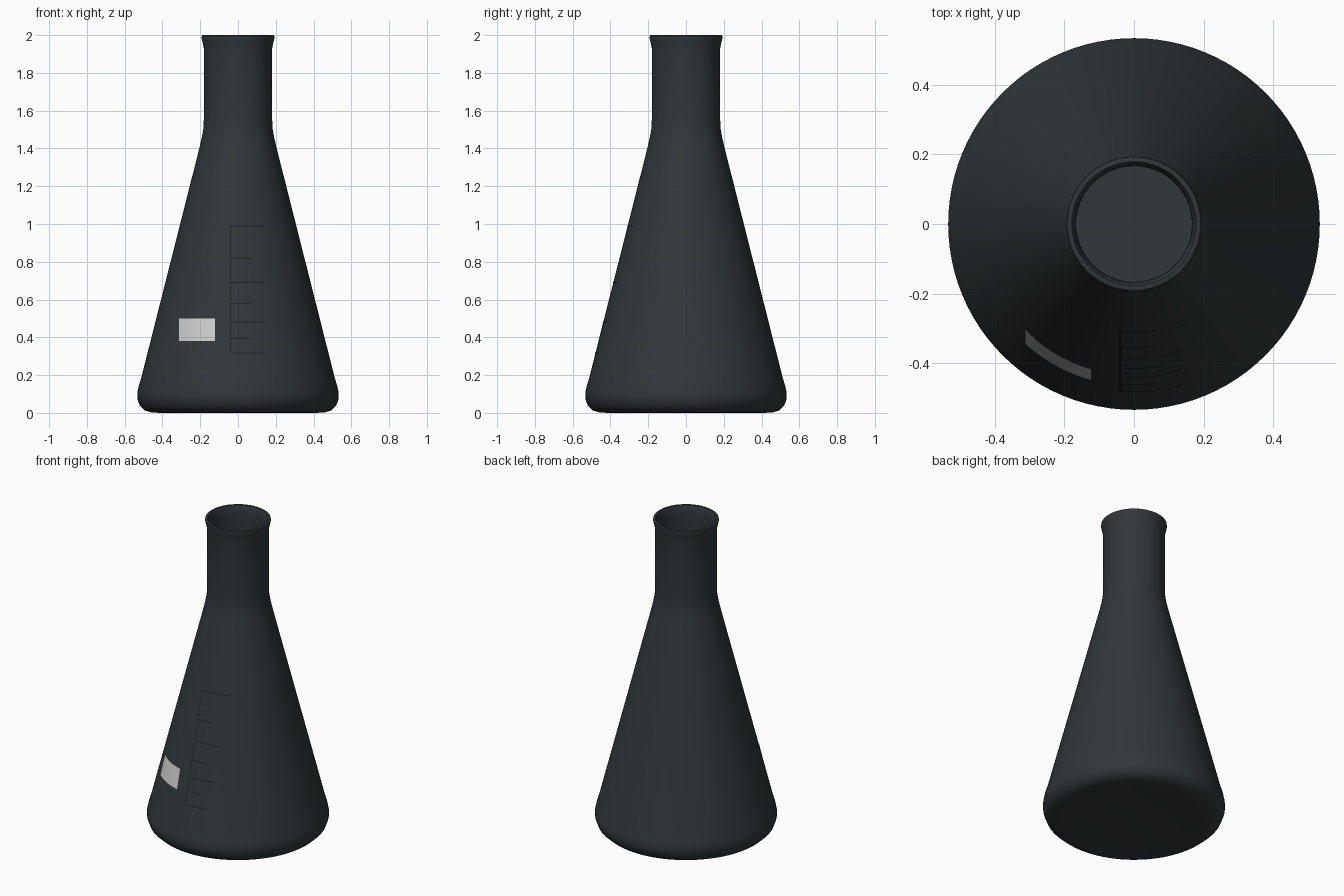
import bpy, bmesh, math

if "Cube" in bpy.data.objects:
    bpy.data.objects.remove(bpy.data.objects["Cube"])


def material(name, color):
    m = bpy.data.materials.new(name)
    m.diffuse_color = color
    m.use_nodes = True
    m.node_tree.nodes["Principled BSDF"].inputs["Base Color"].default_value = m.diffuse_color
    return m


def finish(bm, name, mat, angle=50):
    me = bpy.data.meshes.new(name)
    bm.to_mesh(me)
    bm.free()
    me.materials.append(mat)
    ob = bpy.data.objects.new(name, me)
    bpy.context.collection.objects.link(ob)
    bpy.ops.object.select_all(action='DESELECT')
    ob.select_set(True)
    bpy.context.view_layer.objects.active = ob
    bpy.ops.object.shade_smooth_by_angle(angle=math.radians(angle))
    return ob


glass = material("dark_glass", (0.03, 0.038, 0.042, 1))
ink = material("mark_ink", (0.012, 0.015, 0.017, 1))
white = material("label_white", (0.8, 0.82, 0.82, 1))

# Flask: closed wall profile, outside from base to rim, then inside back down
CONE_LOW, CONE_HIGH = (0.511, 0.19), (0.205, 1.40)
outer = [(0, 0.008), (0.38, 0.008), (0.41, 0), (0.455, 0.002), (0.492, 0.012),
         (0.52, 0.038), (0.533, 0.075), (0.533, 0.105), (0.526, 0.14),
         CONE_LOW, CONE_HIGH, (0.192, 1.455), (0.184, 1.50), (0.181, 1.55),
         (0.181, 1.93), (0.186, 1.955), (0.193, 1.985), (0.192, 1.996), (0.186, 2.0)]
inner = [(0.178, 1.998), (0.172, 1.985), (0.167, 1.955), (0.166, 1.93), (0.166, 1.55),
         (0.169, 1.50), (0.177, 1.455), (0.190, 1.40), (0.496, 0.19),
         (0.511, 0.14), (0.517, 0.10), (0.505, 0.05), (0.47, 0.024), (0.40, 0.02), (0, 0.02)]
bm = bmesh.new()
vs = [bm.verts.new((r, 0, z)) for r, z in outer + inner]
es = [bm.edges.new(p) for p in zip(vs, vs[1:])]
bmesh.ops.spin(bm, geom=vs + es, cent=(0, 0, 0), axis=(0, 0, 1),
               angle=2 * math.pi, steps=96)
bmesh.ops.remove_doubles(bm, verts=bm.verts, dist=0.0001)
bmesh.ops.recalc_face_normals(bm, faces=bm.faces)
finish(bm, "flask", glass)


def cone_radius(z):
    (r0, z0), (r1, z1) = CONE_LOW, CONE_HIGH
    return r0 + (r1 - r0) * (z - z0) / (z1 - z0)


def add_patch(bm, x0, x1, z0, z1, nx, nz):
    """Rectangle in front view, wrapped onto the cone."""
    rows = []
    for j in range(nz + 1):
        z = z0 + (z1 - z0) * j / nz
        r = cone_radius(z) + 0.002
        xs = [x0 + (x1 - x0) * i / nx for i in range(nx + 1)]
        rows.append([bm.verts.new((x, -math.sqrt(r * r - x * x), z)) for x in xs])
    for a, b in zip(rows, rows[1:]):
        for i in range(nx):
            bm.faces.new((a[i], a[i + 1], b[i + 1], b[i]))


# White writing patch
bm = bmesh.new()
add_patch(bm, -0.313, -0.122, 0.38, 0.50, 12, 4)
finish(bm, "label_patch", white)

# Graduation scale: upright line with alternating long and short ticks
bm = bmesh.new()
add_patch(bm, -0.043, -0.038, 0.315, 0.992, 1, 12)
for i, z in enumerate((0.989, 0.82, 0.69, 0.58, 0.48, 0.395, 0.317)):
    add_patch(bm, -0.038, 0.07 if i % 2 else 0.14, z - 0.0025, z + 0.0025, 12, 1)
finish(bm, "graduation_scale", ink)
